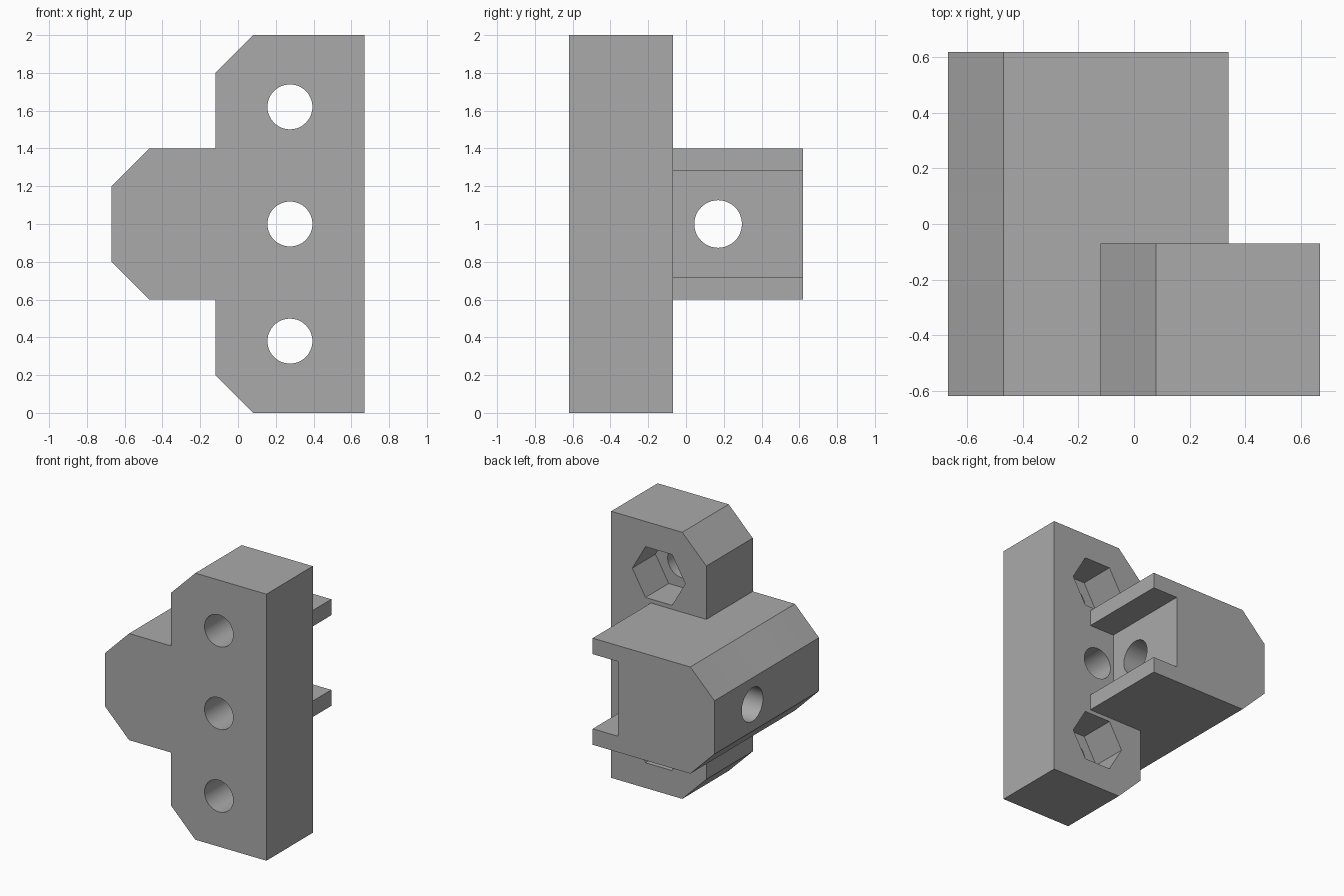
import bpy
import bmesh
from math import cos, sin, tau, radians

cube = bpy.data.objects.get("Cube")
if cube:
    bpy.data.objects.remove(cube, do_unlink=True)

grey = bpy.data.materials.new("plain grey")
grey.use_nodes = True
grey.diffuse_color = (0.4, 0.4, 0.4, 1)
grey.node_tree.nodes["Principled BSDF"].inputs["Base Color"].default_value = (0.4, 0.4, 0.4, 1)

FRONT, STEP, BACK = -0.62, -0.07, 0.62
BOLT_X = 0.275


def prism(name, outline, start, end, axis="y"):
    """Extrude an outline along y (points are x, z) or along x (points are y, z)."""
    bm = bmesh.new()
    place = (lambda a, b: (a, start, b)) if axis == "y" else (lambda a, b: (start, a, b))
    face = bm.faces.new([bm.verts.new(place(a, b)) for a, b in outline])
    result = bmesh.ops.extrude_face_region(bm, geom=[face])
    moved = [v for v in result["geom"] if isinstance(v, bmesh.types.BMVert)]
    shift = (0, end - start, 0) if axis == "y" else (end - start, 0, 0)
    bmesh.ops.translate(bm, verts=moved, vec=shift)
    bmesh.ops.recalc_face_normals(bm, faces=bm.faces)
    mesh = bpy.data.meshes.new(name)
    bm.to_mesh(mesh)
    bm.free()
    mesh.materials.append(grey)
    obj = bpy.data.objects.new(name, mesh)
    bpy.context.collection.objects.link(obj)
    return obj


def ring(a, b, radius, sides):
    return [(a + radius * cos(tau * i / sides), b + radius * sin(tau * i / sides))
            for i in range(sides)]


def mirrored(half):
    """Complete an outline by mirroring its upper half about z = 1."""
    return half + [(a, 2 - b) for a, b in reversed(half)]


def combine(target, tool, operation):
    mod = target.modifiers.new(operation.lower(), "BOOLEAN")
    mod.operation = operation
    mod.solver = "EXACT"
    mod.object = tool
    bpy.context.view_layer.objects.active = target
    bpy.ops.object.modifier_apply(modifier=mod.name)
    bpy.data.objects.remove(tool, do_unlink=True)


# T-shaped mounting plate with chamfered corners
bracket = prism("mounting_bracket", mirrored([
    (0.67, 2), (0.08, 2), (-0.12, 1.8), (-0.12, 1.4), (-0.47, 1.4), (-0.67, 1.2)]),
    FRONT, STEP)

# Rear block with a channel between two flanges
rear = prism("rear_block", mirrored([
    (0.13, 1.28), (0.34, 1.28), (0.34, 1.4), (-0.47, 1.4), (-0.67, 1.2)]),
    STEP, BACK)
combine(bracket, rear, "UNION")

# Bolt holes through the plate
for z in (0.38, 1, 1.62):
    combine(bracket, prism("bolt_hole", ring(BOLT_X, z, 0.119, 48), -0.8, 0.1), "DIFFERENCE")

# Hexagonal nut pockets in the back of the plate
for z in (0.38, 1.62):
    combine(bracket, prism("nut_pocket", ring(BOLT_X, z, 0.22, 6), -0.345, 0.1), "DIFFERENCE")

# Cross hole through the rear block
combine(bracket, prism("cross_hole", ring(0.17, 1, 0.126, 48), -0.8, 0.25, "x"), "DIFFERENCE")

# Smooth hole walls, crisp edges
bpy.ops.object.select_all(action="DESELECT")
bracket.select_set(True)
bpy.context.view_layer.objects.active = bracket
bpy.ops.object.shade_smooth_by_angle(angle=radians(30))
